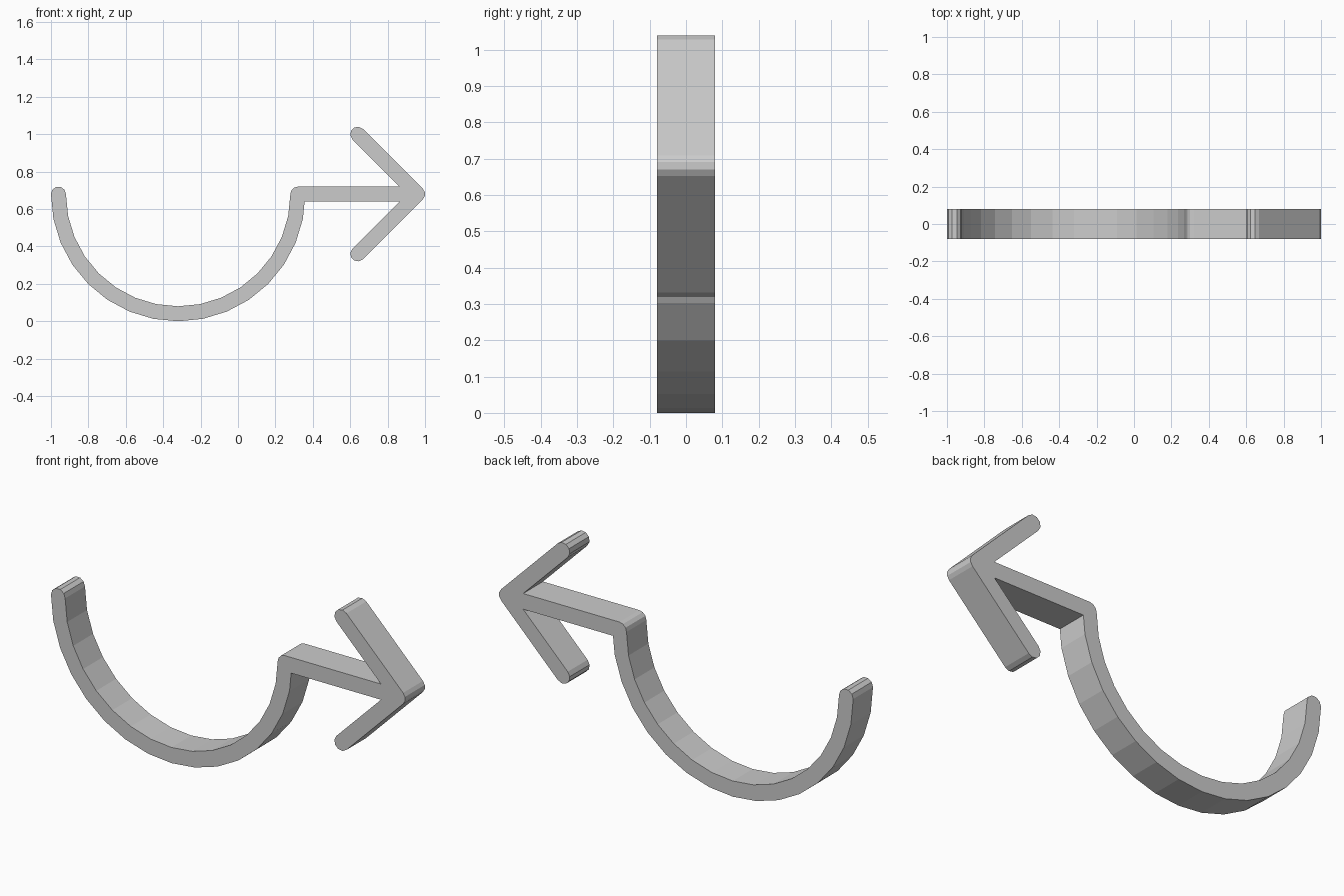
import bpy, bmesh
from math import cos, sin, radians, sqrt
from mathutils import Vector

cube = bpy.data.objects.get("Cube")
if cube:
    bpy.data.objects.remove(cube)

HALF = 0.04        # half the stroke width
DEPTH = 0.16       # thickness along y
MID = 0.68         # height of the shaft and of the bowl's centre
BOWL_X, BOWL_R = -0.32, 0.64
TIP_X, HEAD = 0.96, 0.32


def arc(x, z, radius, start, end, steps):
    """Points on a circle from one angle to another, in degrees."""
    angles = [radians(start + (end - start) * i / steps) for i in range(steps + 1)]
    return [(x + radius * cos(a), z + radius * sin(a)) for a in angles]


# Where the shaft's edges meet the head's strokes and the bowl's outside
crotch_x = TIP_X - HALF - HALF * sqrt(2)
bowl_out = arc(BOWL_X, MID, BOWL_R + HALF, 180, 360, 16)
(ax, az), (bx, bz) = bowl_out[-2:]
elbow_x = ax + (bx - ax) * (MID - HALF - az) / (bz - az)

# One outline, counter-clockwise from the rounded free end of the bowl
outline = (
    arc(BOWL_X - BOWL_R, MID, HALF, 0, 180, 5)
    + bowl_out[:-1]
    + [(elbow_x, MID - HALF), (crotch_x, MID - HALF)]
    + arc(TIP_X - HEAD, MID - HEAD, HALF, 135, 315, 5)
    + arc(TIP_X, MID, HALF, -45, 45, 3)
    + arc(TIP_X - HEAD, MID + HEAD, HALF, 45, 225, 5)
    + [(crotch_x, MID + HALF)]
    + arc(BOWL_X + BOWL_R, MID, HALF, 90, 180, 3)
    + arc(BOWL_X, MID, BOWL_R - HALF, 360, 180, 16)
)

# Extrude the outline into a flat-sided bar
bm = bmesh.new()
front = bm.faces.new([bm.verts.new((x, -DEPTH / 2, z)) for x, z in outline])
grown = bmesh.ops.extrude_face_region(bm, geom=[front], use_keep_orig=True)
back = [v for v in grown["geom"] if isinstance(v, bmesh.types.BMVert)]
bmesh.ops.translate(bm, verts=back, vec=Vector((0, DEPTH, 0)))
bmesh.ops.remove_doubles(bm, verts=bm.verts, dist=0.0001)
bmesh.ops.recalc_face_normals(bm, faces=bm.faces)
mesh = bpy.data.meshes.new("curved_arrow")
bm.to_mesh(mesh)
bm.free()

# Plain light grey
grey = bpy.data.materials.new("light_grey")
grey.use_nodes = True
colour = (0.6, 0.6, 0.6, 1)
grey.diffuse_color = colour
grey.node_tree.nodes["Principled BSDF"].inputs["Base Color"].default_value = colour
mesh.materials.append(grey)

arrow = bpy.data.objects.new("curved_arrow", mesh)
bpy.context.collection.objects.link(arrow)
